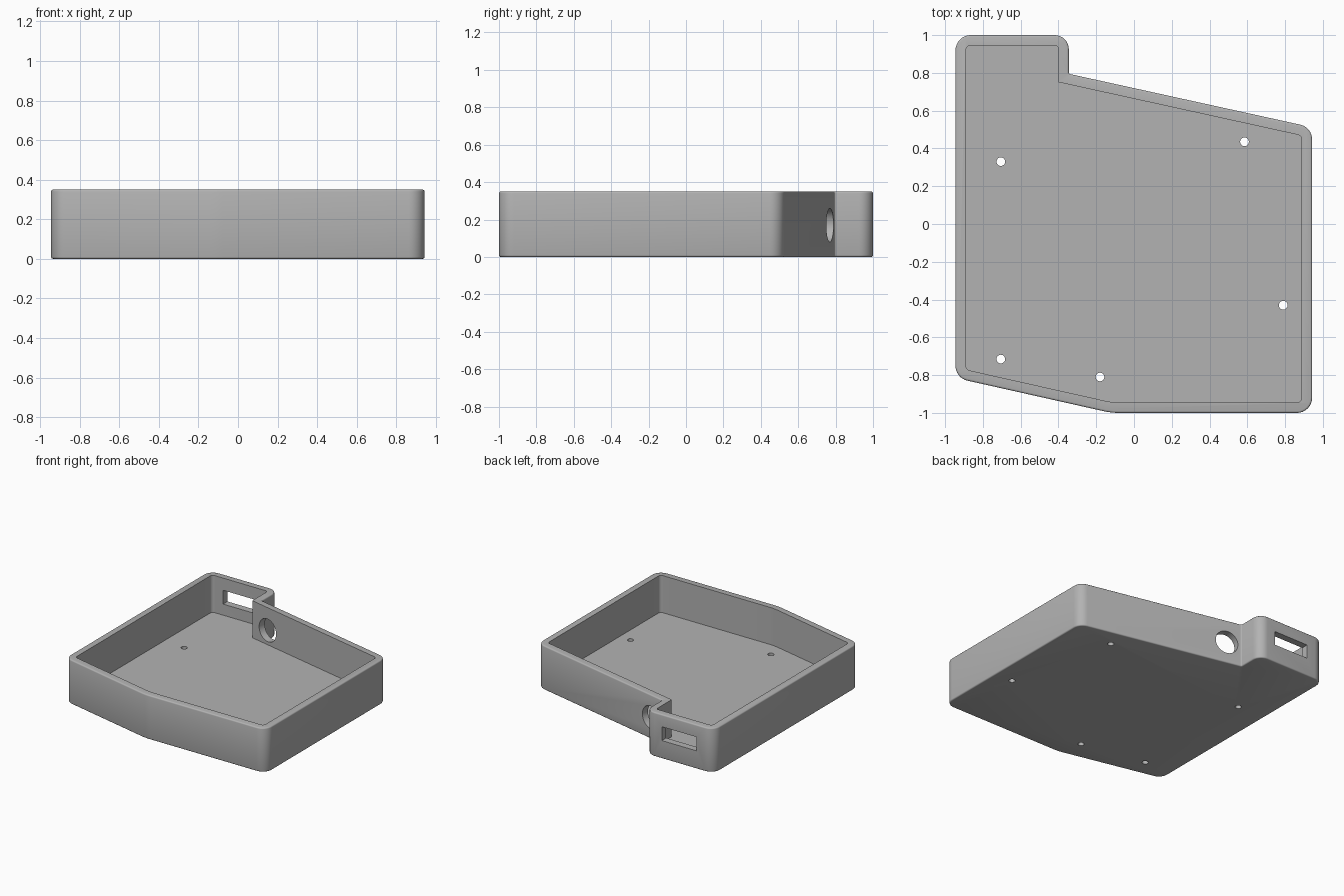
import bpy, bmesh, math
from mathutils import Vector

cube = bpy.data.objects.get("Cube")
if cube:
    bpy.data.objects.remove(cube, do_unlink=True)

HEIGHT, FLOOR, WALL = 0.35, 0.055, 0.055

grey = bpy.data.materials.new("plain_grey")
grey.use_nodes = True
colour = (0.45, 0.45, 0.45, 1)
grey.diffuse_color = colour
grey.node_tree.nodes["Principled BSDF"].inputs["Base Color"].default_value = colour


def make_object(name, bm):
    bmesh.ops.recalc_face_normals(bm, faces=bm.faces)
    mesh = bpy.data.meshes.new(name)
    bm.to_mesh(mesh)
    bm.free()
    mesh.materials.append(grey)
    ob = bpy.data.objects.new(name, mesh)
    bpy.context.collection.objects.link(ob)
    return ob


def apply_modifiers(ob):
    bpy.context.view_layer.objects.active = ob
    for mod in list(ob.modifiers):
        bpy.ops.object.modifier_apply(modifier=mod.name)


def rounded(corners, steps=8):
    """Replace each (x, y, radius) corner with a tangent arc."""
    points = []
    for i, (x, y, r) in enumerate(corners):
        p = Vector((x, y))
        a = (Vector(corners[i - 1][:2]) - p).normalized()
        b = (Vector(corners[(i + 1) % len(corners)][:2]) - p).normalized()
        if r < 0.001:
            points.append(p)
            continue
        half = a.angle(b) / 2
        centre = p + (a + b).normalized() * r / math.sin(half)
        start = p + a * r / math.tan(half) - centre
        end = p + b * r / math.tan(half) - centre
        turn = start.angle_signed(end)
        for k in range(steps + 1):
            t = -turn * k / steps
            c, s = math.cos(t), math.sin(t)
            points.append(centre + Vector((start.x * c - start.y * s,
                                           start.x * s + start.y * c)))
    return points


def prism(name, outline, low, high):
    bm = bmesh.new()
    face = bm.faces.new([bm.verts.new((p.x, p.y, low)) for p in outline])
    top = bmesh.ops.extrude_face_region(bm, geom=[face])["geom"]
    bmesh.ops.translate(bm, vec=(0, 0, high - low),
                        verts=[v for v in top if isinstance(v, bmesh.types.BMVert)])
    return make_object(name, bm)


def inset_corners(corners, d):
    """Move a clockwise outline inwards by the wall thickness."""
    result = []
    for i, (x, y, r) in enumerate(corners):
        p = Vector((x, y))
        u = (p - Vector(corners[i - 1][:2])).normalized()
        v = (Vector(corners[(i + 1) % len(corners)][:2]) - p).normalized()
        n, m = Vector((u.y, -u.x)), Vector((v.y, -v.x))
        q = p + (n + m) * d / (1 + n.dot(m))
        result.append((q.x, q.y, max(r - d, 0)))
    return result


def cut(body, cutter):
    mod = body.modifiers.new("cut", "BOOLEAN")
    mod.operation = "DIFFERENCE"
    mod.solver = "EXACT"
    mod.object = cutter
    apply_modifiers(body)
    bpy.data.objects.remove(cutter, do_unlink=True)


# Outer shell with softened top and bottom edges
corners = [(-0.945, 1, 0.08), (-0.345, 1, 0.075), (-0.345, 0.795, 0.01),
           (0.943, 0.512, 0.08), (0.943, -1, 0.08), (-0.12, -1, 0.4),
           (-0.945, -0.815, 0.08)]
tray = prism("tray", rounded(corners), 0, HEIGHT)
bevel = tray.modifiers.new("soft_edges", "BEVEL")
bevel.width = 0.014
bevel.segments = 3
bevel.limit_method = "ANGLE"
bevel.angle_limit = math.radians(60)
apply_modifiers(tray)

# Open interior
cut(tray, prism("pocket", rounded(inset_corners(corners, WALL)), FLOOR, HEIGHT + 0.1))


def cylinder(name, radius, depth, segments):
    bm = bmesh.new()
    bmesh.ops.create_cone(bm, cap_ends=True, segments=segments,
                          radius1=radius, radius2=radius, depth=depth)
    return make_object(name, bm)


# Screw holes through the floor
for x, y in [(-0.705, 0.33), (0.585, 0.435), (0.79, -0.43),
             (-0.18, -0.81), (-0.705, -0.715)]:
    hole = cylinder("screw_hole", 0.023, 0.3, 24)
    hole.location = (x, y, 0)
    cut(tray, hole)

# Round cable hole in the slanted back wall
port = cylinder("cable_hole", 0.09, 0.16, 48)
port.rotation_euler = (math.pi / 2, 0, math.atan2(-0.283, 1.288))
port.location = (-0.235, 0.743, 0.17)
cut(tray, port)

# Rectangular slot in the raised back corner
bm = bmesh.new()
bmesh.ops.create_cube(bm, size=1)
bmesh.ops.scale(bm, vec=(0.305, 0.3, 0.11), verts=bm.verts)
slot = make_object("slot", bm)
slot.location = (-0.64, 1, 0.198)
cut(tray, slot)

# Smooth shading with sharp rims
bpy.ops.object.select_all(action="DESELECT")
tray.select_set(True)
bpy.context.view_layer.objects.active = tray
bpy.ops.object.shade_smooth_by_angle(angle=math.radians(32))
